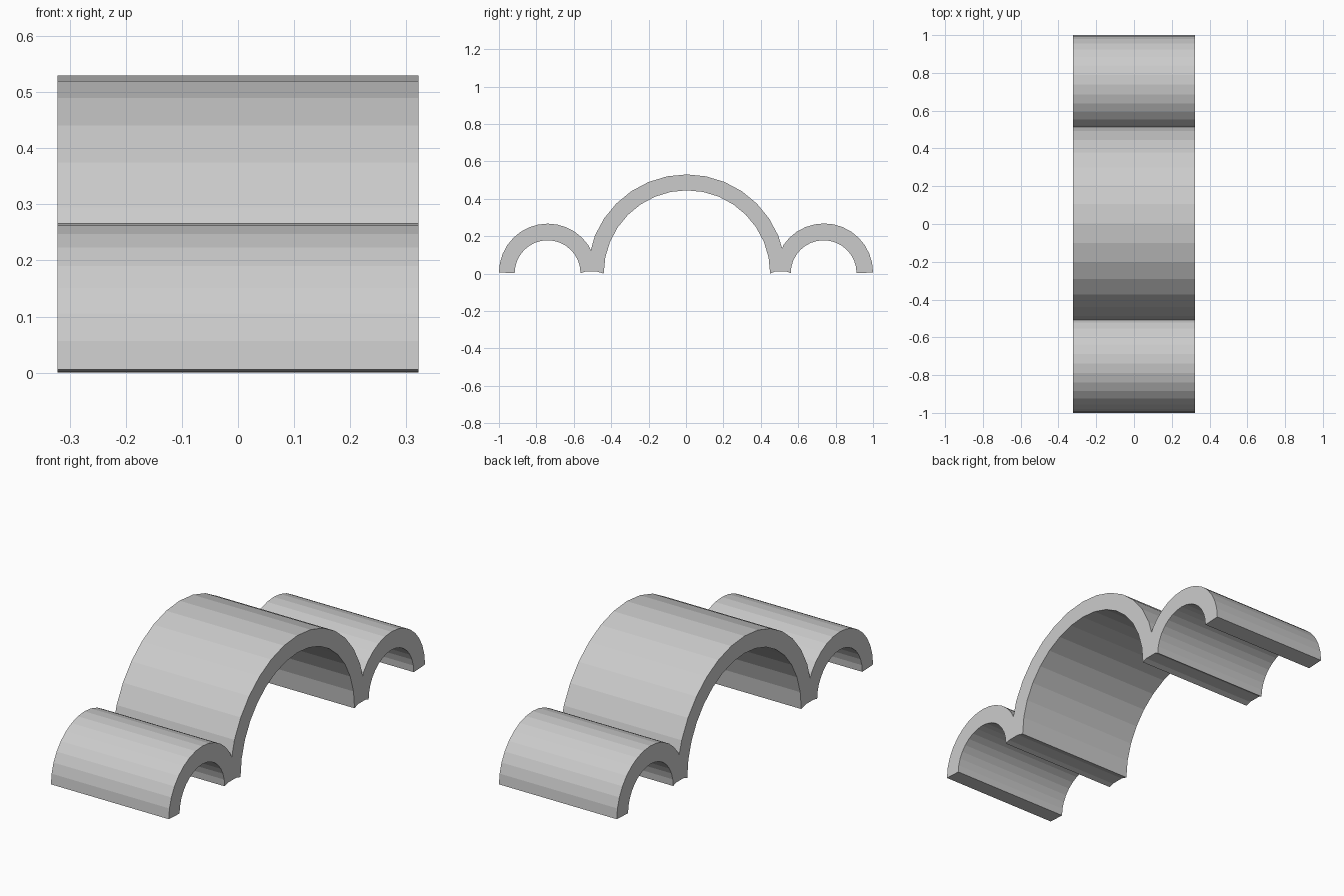
import bpy, bmesh
from math import sin, cos, pi

if "Cube" in bpy.data.objects:
    bpy.data.objects.remove(bpy.data.objects["Cube"])

HALF_WIDTH = 0.322
STEP = pi / 16  # every full circle has 32 sides


def arc(cy, cz, r, first, last):
    """Points of a 32-sided circle from step first to step last (inclusive)."""
    d = 1 if last >= first else -1
    return [(cy + r * cos(i * STEP), cz + r * sin(i * STEP))
            for i in range(first, last + d, d)]


# outer skin: small arch, valley, large arch, valley, small arch
profile = arc(-0.739, 0.007, 0.261, 16, 3)
profile += [(-0.509, 0.125)]
profile += arc(0.003, 0.0, 0.531, 14, 2)
profile += [(0.514, 0.135)]
profile += arc(0.738, 0.007, 0.262, 13, 0)

# inner skin back the other way, with slightly raised feet between the arches
profile += arc(0.736, 0.003, 0.176, 0, 16)
profile += [(0.54, 0.011), (0.475, 0.011)]
profile += arc(0.005, 0.001, 0.445, 0, 16)
profile += [(-0.475, 0.011), (-0.54, 0.011)]
profile += arc(-0.740, 0.003, 0.176, 0, 16)
low = min(z for _, z in profile)
profile = [(y, z - low) for y, z in profile]

# extrude the profile along x
bm = bmesh.new()
face = bm.faces.new([bm.verts.new((-HALF_WIDTH, y, z)) for y, z in profile])
ext = bmesh.ops.extrude_face_region(bm, geom=[face], use_keep_orig=True)
moved = [v for v in ext["geom"] if isinstance(v, bmesh.types.BMVert)]
bmesh.ops.translate(bm, vec=(2 * HALF_WIDTH, 0, 0), verts=moved)
bmesh.ops.recalc_face_normals(bm, faces=bm.faces)

mesh = bpy.data.meshes.new("triple_arch")
bm.to_mesh(mesh)
bm.free()
obj = bpy.data.objects.new("triple_arch", mesh)
bpy.context.collection.objects.link(obj)
